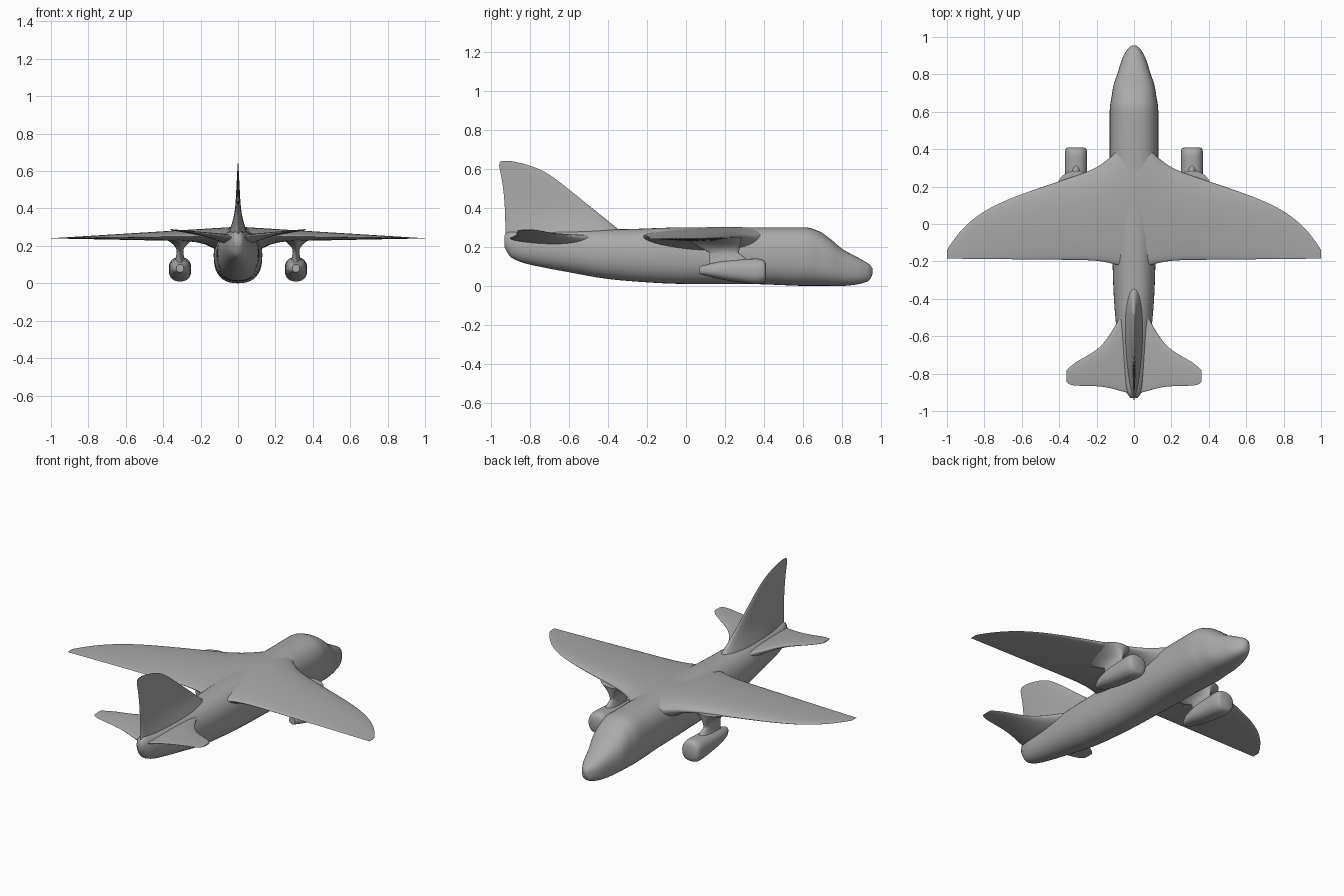
import bpy, bmesh, math
from mathutils import Vector

cube = bpy.data.objects.get("Cube")
if cube:
    bpy.data.objects.remove(cube, do_unlink=True)

grey = bpy.data.materials.new("plain_grey")
grey.use_nodes = True
colour = (0.4, 0.4, 0.4, 1)
grey.diffuse_color = colour
grey.node_tree.nodes["Principled BSDF"].inputs["Base Color"].default_value = colour

SIDES = 40
ANGLES = [math.tau * i / SIDES for i in range(SIDES)]
STEPS = 5
STATIONS = 36


def slope(before, here, after):
    """Tangent that never overshoots its neighbours."""
    tangent = []
    for low, middle, high in zip(before, here, after):
        u, v = middle - low, high - middle
        tangent.append(2 * u * v / (u + v) if u * v > 0 else 0)
    return Vector(tangent)


def resample(rows):
    """Smooth curve through the station rows."""
    rows = [Vector(row) for row in rows]
    last = len(rows) - 1
    result = []
    for i in range(last):
        a, b = rows[i], rows[i + 1]
        leaving = slope(rows[i - 1], a, b) if i > 0 else b - a
        arriving = slope(a, b, rows[i + 2]) if i + 1 < last else b - a
        for step in range(STEPS):
            t = step / STEPS
            result.append(a.lerp(b, t * t * (3 - 2 * t))
                          + leaving * t * (1 - t) ** 2
                          - arriving * t * t * (1 - t))
    return result + [rows[last]]


def loft(name, rings, cap_start, mirror):
    """Skin a list of closed rings."""
    bm = bmesh.new()
    loops = [[bm.verts.new(point) for point in ring] for ring in rings]
    for a, b in zip(loops, loops[1:]):
        for i in range(SIDES):
            bm.faces.new((a[i - 1], a[i], b[i], b[i - 1]))
    if cap_start:
        bm.faces.new(loops[0])
    bm.faces.new(loops[-1])
    bmesh.ops.recalc_face_normals(bm, faces=bm.faces)
    mesh = bpy.data.meshes.new(name)
    bm.to_mesh(mesh)
    bm.free()
    mesh.materials.append(grey)
    obj = bpy.data.objects.new(name, mesh)
    bpy.context.collection.objects.link(obj)
    if mirror:
        obj.modifiers.new("Mirror", 'MIRROR')
    bpy.ops.object.select_all(action='DESELECT')
    obj.select_set(True)
    bpy.context.view_layer.objects.active = obj
    bpy.ops.object.shade_smooth_by_angle(angle=math.radians(60))


def rounded(value, squareness):
    return math.copysign(abs(value) ** (2 / squareness), value)


def body(name, rows, x=0, mirror=False):
    """Each row holds y, bottom, top and half width."""
    rings = []
    for y, bottom, top, width in resample(rows):
        square = 2.3 + 0.3 * y
        middle, height = (bottom + top) / 2, (top - bottom) / 2
        rings.append([(x + width * rounded(math.cos(a), square), y,
                       middle + height * rounded(math.sin(a), square))
                      for a in ANGLES])
    loft(name, rings, cap_start=True, mirror=mirror)


def surface(name, shape, start, end, upright=False, mirror=False):
    """Sweep an aerofoil; shape gives lead, trail, edge, upper and lower."""
    rings = []
    for i in range(STATIONS + 1):
        s = start + (end - start) * math.sin(math.pi / 2 * i / STATIONS)
        lead, trail, edge, upper, lower = shape(s)
        ring = []
        for a in ANGLES:
            y = (lead + trail) / 2 + (lead - trail) / 2 * math.cos(a)
            full = abs(math.sin(a)) * (0.95 + 0.3 * math.cos(a))
            side = upper if math.sin(a) > 0 else lower
            across = edge + full * (side - edge)
            ring.append((across, y, s) if upright else (s, y, across))
        rings.append(ring)
    loft(name, rings, cap_start=upright, mirror=mirror)


def bell(s, reach):
    """Flare that fades away from a root."""
    return math.exp(-(s / reach) ** 2)


def main_wing(s):
    flare = 0.1 * bell(s, 0.13)
    lead = 0.36 - 0.33 * s - 0.17 * s ** 8 + flare
    trail = -0.195 + 0.01 * s - 0.4 * flare
    return lead, trail, 0.255 - 0.015 * s, 0.303 - 0.062 * s, 0.22 + 0.02 * s - flare


def tailplane(s):
    flare = 0.2 * bell(s, 0.12)
    tip = s / 0.36
    lead = -0.6 - 0.42 * s - 0.03 * tip ** 8 + flare
    trail = -0.865 + 0.02 * tip ** 20 - flare / 5
    level = 0.24 + 0.13 * s
    thick = 0.018 - 0.015 * tip
    return lead, trail, level, level + thick, level - thick - flare / 6


def tail_fin(z):
    s = (z - 0.22) / 0.42
    lead = -0.26 - 0.52 * s - 0.12 * s ** 15
    trail = -0.925 - 0.04 * s ** 3 + 0.02 * s ** 40
    thick = 0.024 - 0.022 * s + 0.035 * bell(s, 0.25)
    return lead, trail, 0, thick, -thick


POD_X = 0.31


def pylon(z):
    # Narrow waist, spreading down into the pod and up into the wing
    w = (z - 0.17) / 0.08
    up, down = max(w, 0), max(-w, 0)
    thick = 0.018 + 0.09 * up ** 2 + 0.03 * down ** 2
    return 0.27 + 0.1 * down + 0.015 * up, 0.12 - 0.15 * up, POD_X, POD_X + thick, POD_X - thick


# Fuselage from nose to tail
body("fuselage", [
    (0.955, 0.06, 0.09, 0.01), (0.94, 0.03, 0.11, 0.03), (0.89, 0.01, 0.14, 0.06),
    (0.8, 0, 0.19, 0.09), (0.74, 0, 0.24, 0.11), (0.68, 0, 0.28, 0.12),
    (0.6, 0, 0.3, 0.13), (0.3, 0.01, 0.3, 0.13), (0, 0.01, 0.3, 0.12),
    (-0.35, 0.03, 0.29, 0.11), (-0.6, 0.07, 0.29, 0.09), (-0.84, 0.12, 0.28, 0.06),
    (-0.9, 0.15, 0.28, 0.04), (-0.93, 0.2, 0.26, 0.02)])

# Flying surfaces
surface("main_wing", main_wing, 0, 1, mirror=True)
surface("tailplane", tailplane, 0, 0.36, mirror=True)
surface("tail_fin", tail_fin, 0.22, 0.64, upright=True)

# Engines hanging under the wing
body("engine_pod", [
    (0.41, 0.04, 0.11, 0.04), (0.4, 0.02, 0.13, 0.055), (0.36, 0.01, 0.14, 0.06),
    (0.2, 0.03, 0.13, 0.055), (0.11, 0.05, 0.11, 0.04), (0.07, 0.06, 0.1, 0.02)],
    x=POD_X, mirror=True)
surface("pylon", pylon, 0.09, 0.25, upright=True, mirror=True)
